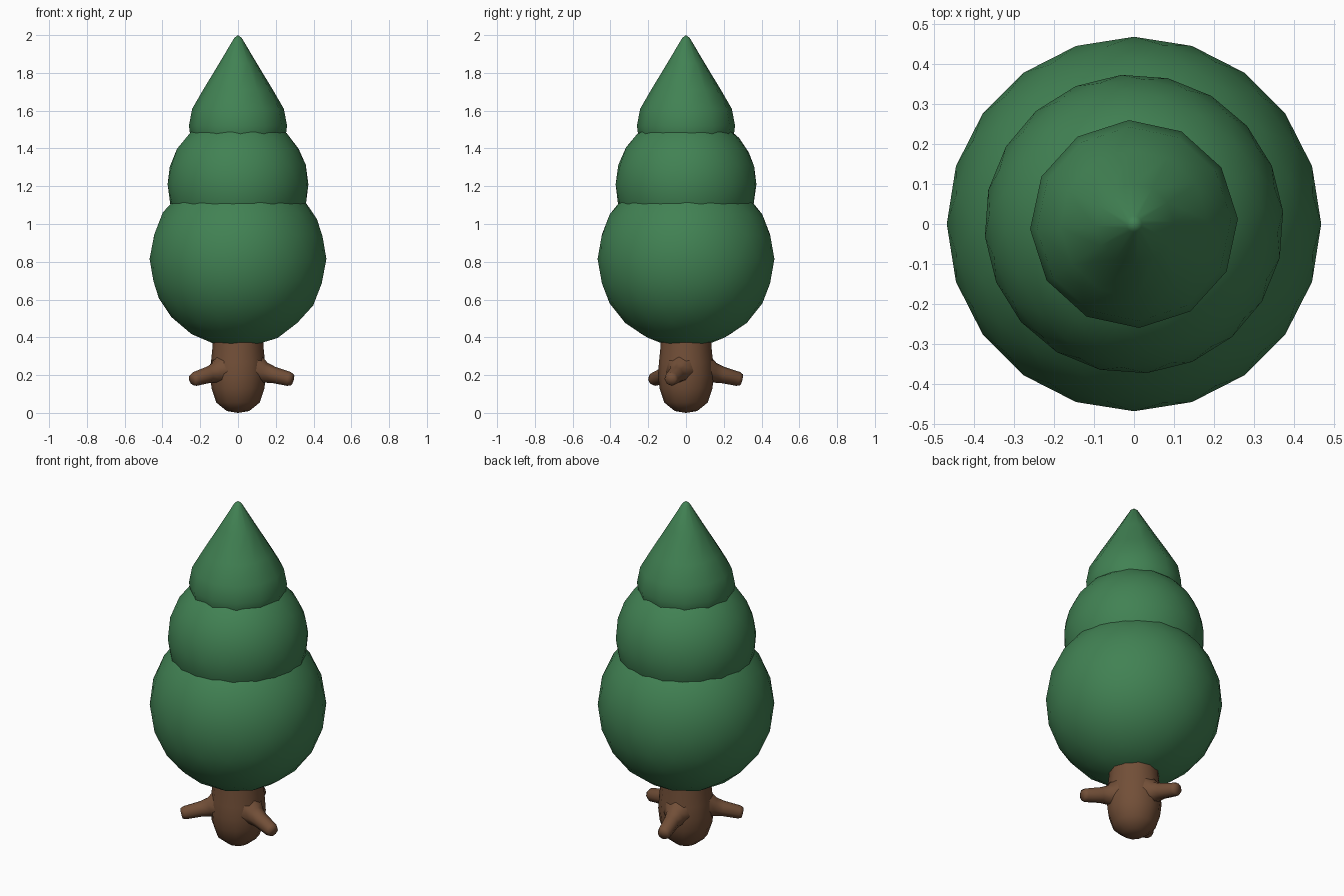
import bpy, bmesh, math
from mathutils import Matrix

cube = bpy.data.objects.get("Cube")
if cube:
    bpy.data.objects.remove(cube, do_unlink=True)


def material(name, rgb):
    mat = bpy.data.materials.new(name)
    mat.use_nodes = True
    mat.diffuse_color = (*rgb, 1)
    bsdf = next(n for n in mat.node_tree.nodes if n.type == 'BSDF_PRINCIPLED')
    bsdf.inputs["Base Color"].default_value = (*rgb, 1)
    bsdf.inputs["Roughness"].default_value = 0.9
    return mat


leaf_green = material("leaf_green", (0.053, 0.222, 0.087))
bark_brown = material("bark_brown", (0.168, 0.078, 0.039))


def finish(name, bm, mat):
    """Turn a bmesh into a smooth-shaded object."""
    bmesh.ops.recalc_face_normals(bm, faces=bm.faces)
    for face in bm.faces:
        face.smooth = True
    mesh = bpy.data.meshes.new(name)
    bm.to_mesh(mesh)
    bm.free()
    mesh.materials.append(mat)
    obj = bpy.data.objects.new(name, mesh)
    bpy.context.collection.objects.link(obj)
    return obj


def lathe(name, profile, sides, mat, matrix=Matrix()):
    """Spin (radius, height) points about z; zero radius makes a pole."""
    bm = bmesh.new()
    rings = []
    for r, h in profile:
        count = sides if r > 0 else 1
        angles = [math.tau * i / sides for i in range(count)]
        rings.append([bm.verts.new((r * math.cos(a), r * math.sin(a), h))
                      for a in angles])
    for low, high in zip(rings, rings[1:]):
        for i in range(sides):
            j = (i + 1) % sides
            quad = [low[i % len(low)], low[j % len(low)],
                    high[j % len(high)], high[i % len(high)]]
            bm.faces.new(list(dict.fromkeys(quad)))
    bm.transform(matrix)
    return finish(name, bm, mat)


def ball(name, radius, height, turn):
    """Faceted-outline ball of foliage."""
    bm = bmesh.new()
    bmesh.ops.create_icosphere(
        bm, subdivisions=3, radius=radius,
        matrix=Matrix.Translation((0, 0, height)) @ Matrix.Rotation(turn, 4, 'Z'))
    return finish(name, bm, leaf_green)


# Foliage: two stacked balls and a teardrop tip
ball("lower_foliage", 0.468, 0.815, 0.0)
ball("middle_foliage", 0.374, 1.21, 0.4)
tip = [(0, 1.27), (0.13, 1.31), (0.215, 1.39), (0.252, 1.46), (0.26, 1.52),
       (0.243, 1.61), (0.185, 1.71), (0.1, 1.85), (0.02, 1.985), (0, 2.0)]
lathe("top_foliage", tip, 12, leaf_green, Matrix.Rotation(0.05, 4, 'Z'))

# Trunk with a rounded foot
trunk = [(0, 0), (0.06, 0.01), (0.115, 0.055), (0.14, 0.13), (0.148, 0.2),
         (0.143, 0.27), (0.136, 0.34), (0.13, 0.45)]
lathe("trunk", trunk, 12, bark_brown)

# Three roots flaring out of the trunk and sloping down
root = [(0.1, 0.06), (0.085, 0.11), (0.054, 0.155), (0.044, 0.2),
        (0.038, 0.29), (0.03, 0.308), (0, 0.311)]
for label, degrees in (("left", -16), ("right", 216), ("back", 101)):
    aim = (Matrix.Translation((0, 0, 0.25))
           @ Matrix.Rotation(math.radians(degrees), 4, 'Z')
           @ Matrix.Rotation(math.radians(104), 4, 'Y'))
    lathe(label + "_root", root, 8, bark_brown, aim)
